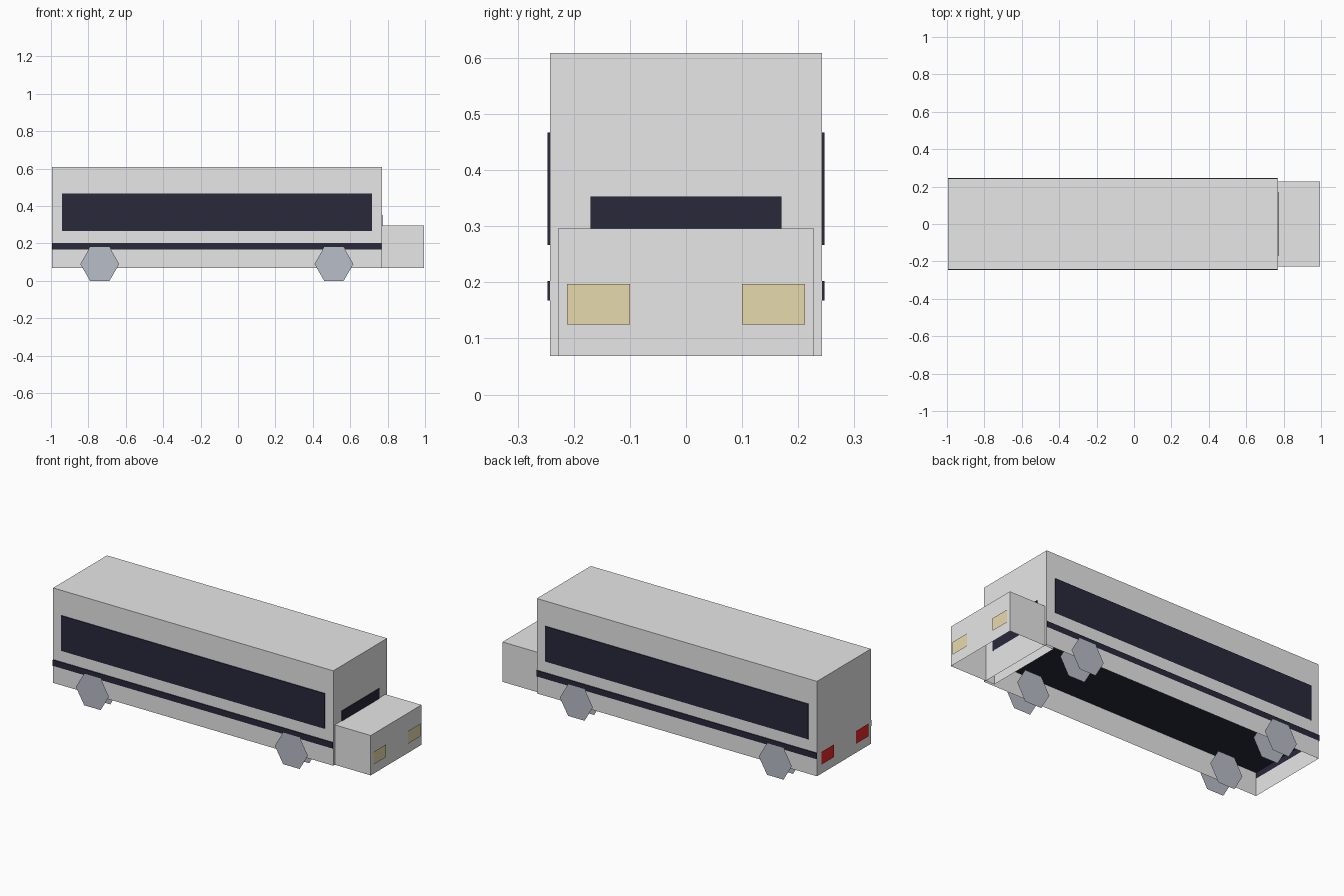
import bpy, bmesh
from math import pi
from mathutils import Matrix

if "Cube" in bpy.data.objects:
    bpy.data.objects.remove(bpy.data.objects["Cube"], do_unlink=True)


def material(name, rgb):
    m = bpy.data.materials.new(name)
    m.use_nodes = True
    m.diffuse_color = (*rgb, 1)
    m.node_tree.nodes["Principled BSDF"].inputs["Base Color"].default_value = (*rgb, 1)
    return m


paint = material("light grey paint", (0.8, 0.8, 0.8))
glass = material("dark glass", (0.022, 0.021, 0.044))
metal = material("wheel grey", (0.48, 0.51, 0.57))
lamp = material("pale yellow lamp", (0.8, 0.7, 0.42))
red = material("red lamp", (0.8, 0.02, 0.02))


def finish(name, bm, mat):
    mesh = bpy.data.meshes.new(name)
    bm.to_mesh(mesh)
    bm.free()
    mesh.materials.append(mat)
    obj = bpy.data.objects.new(name, mesh)
    bpy.context.collection.objects.link(obj)
    return obj


def shell(name, mat, x, y, z):
    """Box between (min, max) pairs on each axis, open underneath."""
    bm = bmesh.new()
    bmesh.ops.create_cube(bm, size=1)
    for v in bm.verts:
        v.co = [r[0] if c < 0 else r[1] for c, r in zip(v.co, (x, y, z))]
    bm.normal_update()
    under = [f for f in bm.faces if f.normal.z < -0.5]
    bmesh.ops.delete(bm, geom=under, context='FACES')
    return finish(name, bm, mat)


def lamp_plate(name, mat, x, y, facing):
    """Flat upright rectangle facing along x."""
    bm = bmesh.new()
    place = (Matrix.Translation((x, y, 0.161))
             @ Matrix.Rotation(facing * pi / 2, 4, 'Y')
             @ Matrix.Diagonal((0.072, 0.112, 1, 1)))
    bmesh.ops.create_grid(bm, x_segments=1, y_segments=1, size=0.5, matrix=place)
    return finish(name, bm, mat)


def wheel_disc(name, x, y, facing):
    """Flat six-sided disc standing upright with its flats top and bottom."""
    bm = bmesh.new()
    # the circle starts on the y axis, so a quarter turn puts a corner on x
    place = (Matrix.Translation((x, y, 0.09))
             @ Matrix.Rotation(-facing * pi / 2, 4, 'X')
             @ Matrix.Rotation(pi / 2, 4, 'Z'))
    bmesh.ops.create_circle(bm, cap_ends=True, segments=6, radius=0.104, matrix=place)
    return finish(name, bm, metal)


# Hollow body and hood
shell("body", paint, (-0.994, 0.769), (-0.242, 0.242), (0.069, 0.609))
shell("hood", paint, (0.714, 0.995), (-0.228, 0.228), (0.069, 0.296))

# Dark bands running through the body and showing on both sides
shell("belt_stripe", glass, (-0.9935, 0.7685), (-0.247, 0.247), (0.168, 0.202))
shell("side_windows", glass, (-0.942, 0.716), (-0.247, 0.247), (0.267, 0.467))
shell("windshield", glass, (0.767, 0.773), (-0.17, 0.17), (0.213, 0.353))

# Parts repeated on both sides
for side, s in (("left", 1), ("right", -1)):
    lamp_plate(side + "_headlight", lamp, 1.0, s * 0.156, 1)
    lamp_plate(side + "_tail_light", red, -1.0, s * 0.156, -1)
    for axle, x in (("front", 0.513), ("rear", -0.739)):
        wheel_disc(f"{axle}_{side}_wheel_outer", x, s * 0.253, s)
        wheel_disc(f"{axle}_{side}_wheel_inner", x, s * 0.167, -s)
